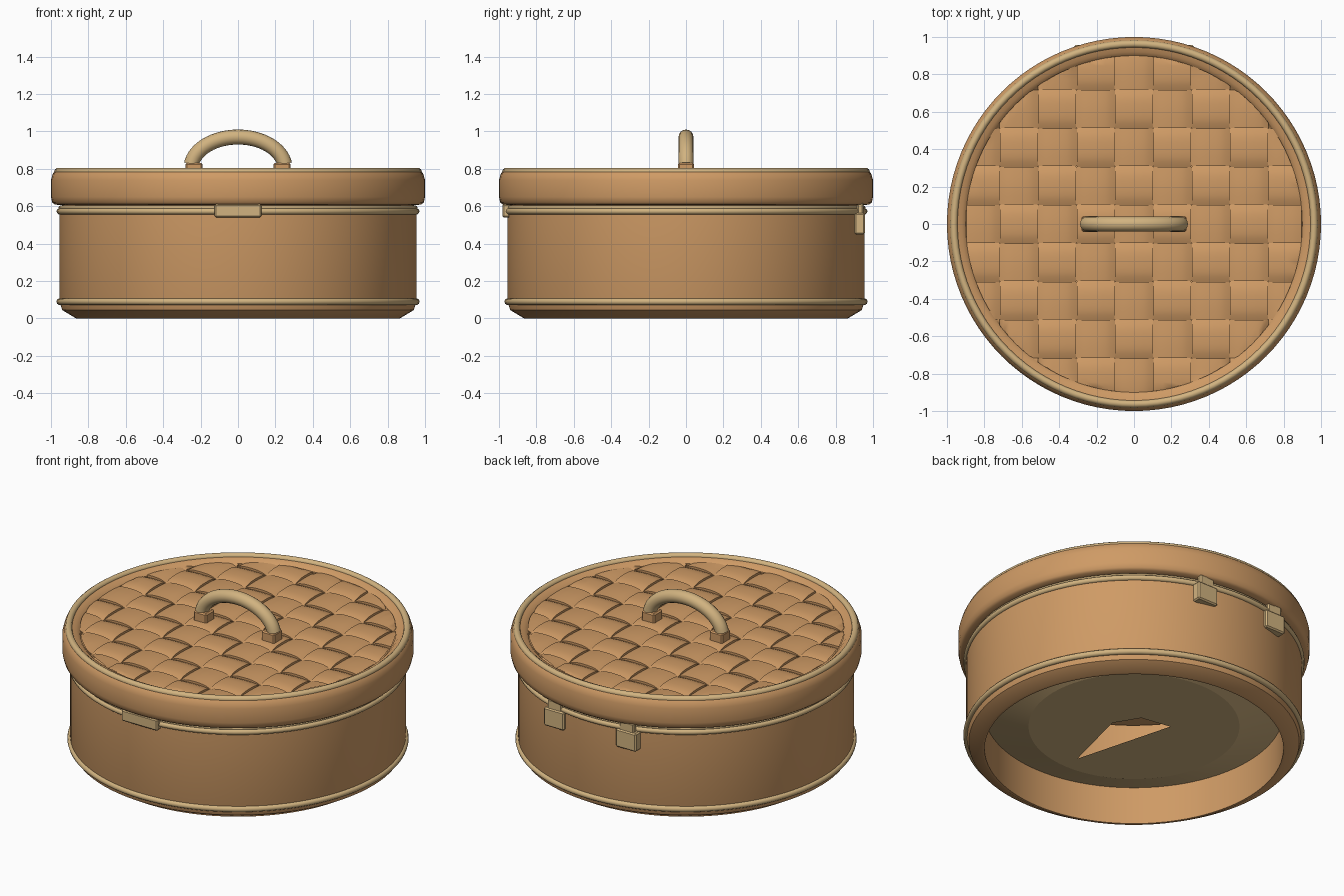
import bpy, bmesh, math
from mathutils import Vector

if "Cube" in bpy.data.objects:
    bpy.data.objects.remove(bpy.data.objects["Cube"])


def material(name, rgb):
    m = bpy.data.materials.new(name)
    m.diffuse_color = (*rgb, 1)
    m.use_nodes = True
    m.node_tree.nodes["Principled BSDF"].inputs["Base Color"].default_value = m.diffuse_color
    return m


TAN = material("tan wicker", (0.62, 0.325, 0.13))
TRIM = material("pale cane", (0.64, 0.45, 0.215))


def finish(bm, name, mat, angle=40):
    me = bpy.data.meshes.new(name)
    bm.to_mesh(me)
    bm.free()
    ob = bpy.data.objects.new(name, me)
    bpy.context.collection.objects.link(ob)
    me.materials.append(mat)
    if angle:
        bpy.ops.object.select_all(action='DESELECT')
        ob.select_set(True)
        bpy.context.view_layer.objects.active = ob
        bpy.ops.object.shade_smooth_by_angle(angle=math.radians(angle))
    return ob


def lathe(name, profile, mat, closed=True, n=96, angle=40):
    bm = bmesh.new()
    rings = [[bm.verts.new((r * math.cos(2 * math.pi * i / n), r * math.sin(2 * math.pi * i / n), z))
              for i in range(n)] for r, z in profile]
    pairs = list(zip(rings, rings[1:])) + ([(rings[-1], rings[0])] if closed else [])
    for a, b in pairs:
        for i in range(n):
            j = (i + 1) % n
            bm.faces.new((a[i], a[j], b[j], b[i]))
    bmesh.ops.remove_doubles(bm, verts=bm.verts, dist=1e-5)
    bmesh.ops.recalc_face_normals(bm, faces=bm.faces)
    return finish(bm, name, mat, angle)


def bead(name, r, z, t):
    pts = [(r + t * math.cos(k * math.pi / 5), z + t * math.sin(k * math.pi / 5)) for k in range(10)]
    return lathe(name, pts, TRIM, angle=80)


def box(name, lo, hi, mat, bevel=0.008):
    bm = bmesh.new()
    bmesh.ops.create_cube(bm, size=1)
    lo, hi = Vector(lo), Vector(hi)
    for v in bm.verts:
        v.co = Vector([(lo[k] + hi[k]) / 2 + v.co[k] * (hi[k] - lo[k]) for k in range(3)])
    bmesh.ops.bevel(bm, geom=bm.edges[:], offset=bevel, segments=1, affect='EDGES')
    return finish(bm, name, mat, 0)


# body wall with chamfered foot and a collar reaching into the lid
lathe("basket_body", [(0.85, 0), (0.865, 0), (0.94, 0.045), (0.955, 0.09), (0.955, 0.6),
                      (0.94, 0.6), (0.94, 0.68), (0.91, 0.68), (0.91, 0.26), (0.85, 0.24),
                      (0.85, 0.12)], TAN)

# recessed base dish, with the wedge-shaped opening in its middle
bm = bmesh.new()
outer = [(0.6 * math.cos(i * math.pi / 48), 0.6 * math.sin(i * math.pi / 48)) for i in range(96)]
for loop in (outer, [(0.01, -0.49), (0.12, -0.05), (0.03, 0.10), (-0.16, 0.13)]):
    vs = [bm.verts.new((x, y, 0.148)) for x, y in loop]
    for a, b in zip(vs, vs[1:] + vs[:1]):
        bm.edges.new((a, b))
bmesh.ops.triangle_fill(bm, edges=bm.edges[:], use_beauty=True, normal=(0, 0, -1))
for f in bm.faces:
    f.normal_update()
    if f.normal.z > 0:
        f.normal_flip()
finish(bm, "base_panel", TRIM, 0)
lathe("base_ring", [(0.85, 0.235), (0.6, 0.148)], TRIM, closed=False)

# lid shell
lathe("lid", [(0, 0.725), (0.9, 0.725), (0.9, 0.765), (0.92, 0.785), (0.975, 0.79), (0.99, 0.775),
              (1.0, 0.74), (1.0, 0.65), (0.993, 0.62), (0.98, 0.609), (0.945, 0.606), (0.945, 0.69),
              (0, 0.69)], TAN)

# cane beads
bead("lid_rim_bead", 0.963, 0.785, 0.02)
bead("body_top_bead", 0.953, 0.573, 0.017)
bead("body_upper_band", 0.948, 0.593, 0.011)
bead("body_bottom_bead", 0.953, 0.09, 0.018)

# woven lid: crossing strips with thin sides, squeezed into the lid circle
P, W, R = 0.205, 0.101, 0.9
SECTION = [(-W, -0.022), (-W, 0), (-W / 2, 0.004), (0, 0.005), (W / 2, 0.004), (W, 0), (W, -0.022)]
bm = bmesh.new()
for axis in (0, 1):
    for s in range(-4, 5):
        grid = []
        for i in range(9 * 8 + 1):
            t = -4.5 * P + i * P / 8
            wave = math.cos(math.pi * (t / P + s + axis))
            wave = math.tanh(1.5 * wave) / math.tanh(1.5)
            row = []
            for c, dz in SECTION:
                p = Vector((t, s * P + c)) if axis == 0 else Vector((s * P + c, t))
                if p.length > R:
                    p *= R / p.length
                row.append(bm.verts.new((p.x, p.y, 0.754 + 0.018 * wave + dz)))
            grid.append(row)
        for a, b in zip(grid, grid[1:]):
            for k in range(len(SECTION) - 1):
                q = (a[k], b[k], b[k + 1], a[k + 1])
                if all(v.co.xy.length > R - 1e-4 for v in q):
                    continue
                bm.faces.new(q if axis == 0 else q[::-1])
bmesh.ops.delete(bm, geom=[v for v in bm.verts if not v.link_faces], context='VERTS')
finish(bm, "lid_weave", TAN, 45)

# arched handle with slightly splayed feet
bm = bmesh.new()
rings = []
for i in range(33):
    t = 0.15 + (math.pi - 0.3) * i / 32
    c = Vector((0.252 * math.cos(t), 0, 0.80 + 0.17 * math.sin(t)))
    n = Vector((math.cos(t) / 0.252, 0, math.sin(t) / 0.17)).normalized()
    rings.append([bm.verts.new(c + 0.04 * (n * math.cos(k * math.pi / 8) +
                                           Vector((0, 1, 0)) * math.sin(k * math.pi / 8)))
                  for k in range(16)])
for a, b in zip(rings, rings[1:]):
    for k in range(16):
        bm.faces.new((a[k], a[(k + 1) % 16], b[(k + 1) % 16], b[k]))
bm.faces.new(rings[0])
bm.faces.new(rings[-1][::-1])
bmesh.ops.recalc_face_normals(bm, faces=bm.faces)
finish(bm, "handle", TRIM, 50)

# handle mounts and rear hinges, one pair each
for side, x in (("left", -1), ("right", 1)):
    box(f"handle_mount_{side}", (x * 0.235 - 0.045, -0.043, 0.75), (x * 0.235 + 0.045, 0.043, 0.832), TAN)
    box(f"hinge_plate_{side}", (x * 0.25 - 0.07, 0.9, 0.45), (x * 0.25 + 0.07, 0.957, 0.565), TRIM)
    box(f"hinge_tab_{side}", (x * 0.25 - 0.05, 0.915, 0.55), (x * 0.25 + 0.05, 0.95, 0.62), TRIM)

# front clasp
box("front_clasp", (-0.125, -0.982, 0.54), (0.125, -0.94, 0.612), TRIM)
